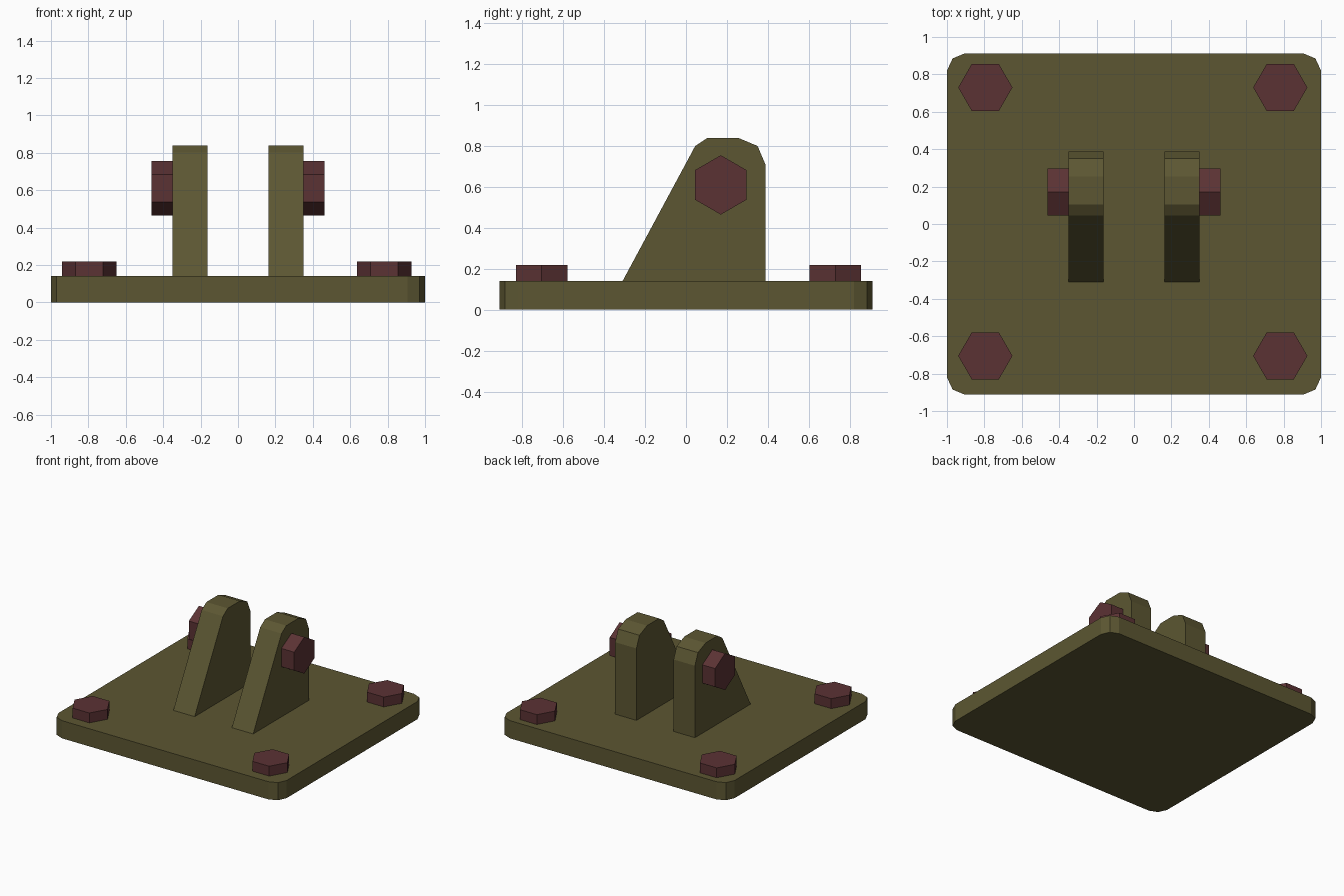
import bpy
import bmesh
from math import cos, sin, pi
from mathutils import Vector

cube = bpy.data.objects.get("Cube")
if cube:
    bpy.data.objects.remove(cube, do_unlink=True)


def make_material(name, rgb):
    mat = bpy.data.materials.new(name)
    mat.use_nodes = True
    colour = (*rgb, 1.0)
    mat.diffuse_color = colour
    mat.node_tree.nodes["Principled BSDF"].inputs["Base Color"].default_value = colour
    return mat


olive = make_material("olive_paint", (0.107, 0.094, 0.032))
maroon = make_material("maroon_bolts", (0.105, 0.032, 0.034))


def prism(name, outline, depth, mat):
    """Extrude a closed 3D outline along the depth vector."""
    bm = bmesh.new()
    face = bm.faces.new([bm.verts.new(p) for p in outline])
    result = bmesh.ops.extrude_face_region(bm, geom=[face], use_keep_orig=True)
    moved = [g for g in result["geom"] if isinstance(g, bmesh.types.BMVert)]
    bmesh.ops.translate(bm, verts=moved, vec=Vector(depth))
    bmesh.ops.recalc_face_normals(bm, faces=bm.faces)
    mesh = bpy.data.meshes.new(name)
    bm.to_mesh(mesh)
    bm.free()
    mesh.materials.append(mat)
    obj = bpy.data.objects.new(name, mesh)
    bpy.context.collection.objects.link(obj)
    return obj


def hexagon(radius, start=0.0):
    return [(radius * cos(start + i * pi / 3), radius * sin(start + i * pi / 3))
            for i in range(6)]


PLATE_TOP = 0.14
BOLT_RADIUS = 0.145

# Base plate with clipped, rounded corners
corner = [(1.0, 0.82), (0.97, 0.885), (0.905, 0.912)]
plate = []
for sx, sy in ((1, 1), (-1, 1), (-1, -1), (1, -1)):
    points = corner if sx * sy > 0 else corner[::-1]
    plate += [(sx * x, sy * y, 0) for x, y in points]
prism("base_plate", plate, (0, 0, PLATE_TOP), olive)

# Hexagonal bolt heads at the plate corners
for side, x in (("left", 0.782), ("right", -0.795)):
    for end, y in (("front", -0.705), ("back", 0.73)):
        outline = [(x + u, y + v, PLATE_TOP) for u, v in hexagon(BOLT_RADIUS)]
        prism(f"{end}_{side}_plate_bolt", outline, (0, 0, 0.078), maroon)

# Upright lugs with a sloping front edge, and a pin head on each outer face
lug = [(-0.31, PLATE_TOP), (0.045, 0.80), (0.105, 0.84), (0.255, 0.84),
       (0.35, 0.80), (0.388, 0.71), (0.388, PLATE_TOP)]
for side, s in (("left", 1), ("right", -1)):
    prism(f"{side}_lug", [(s * 0.163, y, z) for y, z in lug],
          (s * 0.187, 0, 0), olive)
    head = [(s * 0.35, 0.17 + u, 0.61 + v) for u, v in hexagon(BOLT_RADIUS, pi / 2)]
    prism(f"{side}_pin_head", head, (s * 0.112, 0, 0), maroon)
